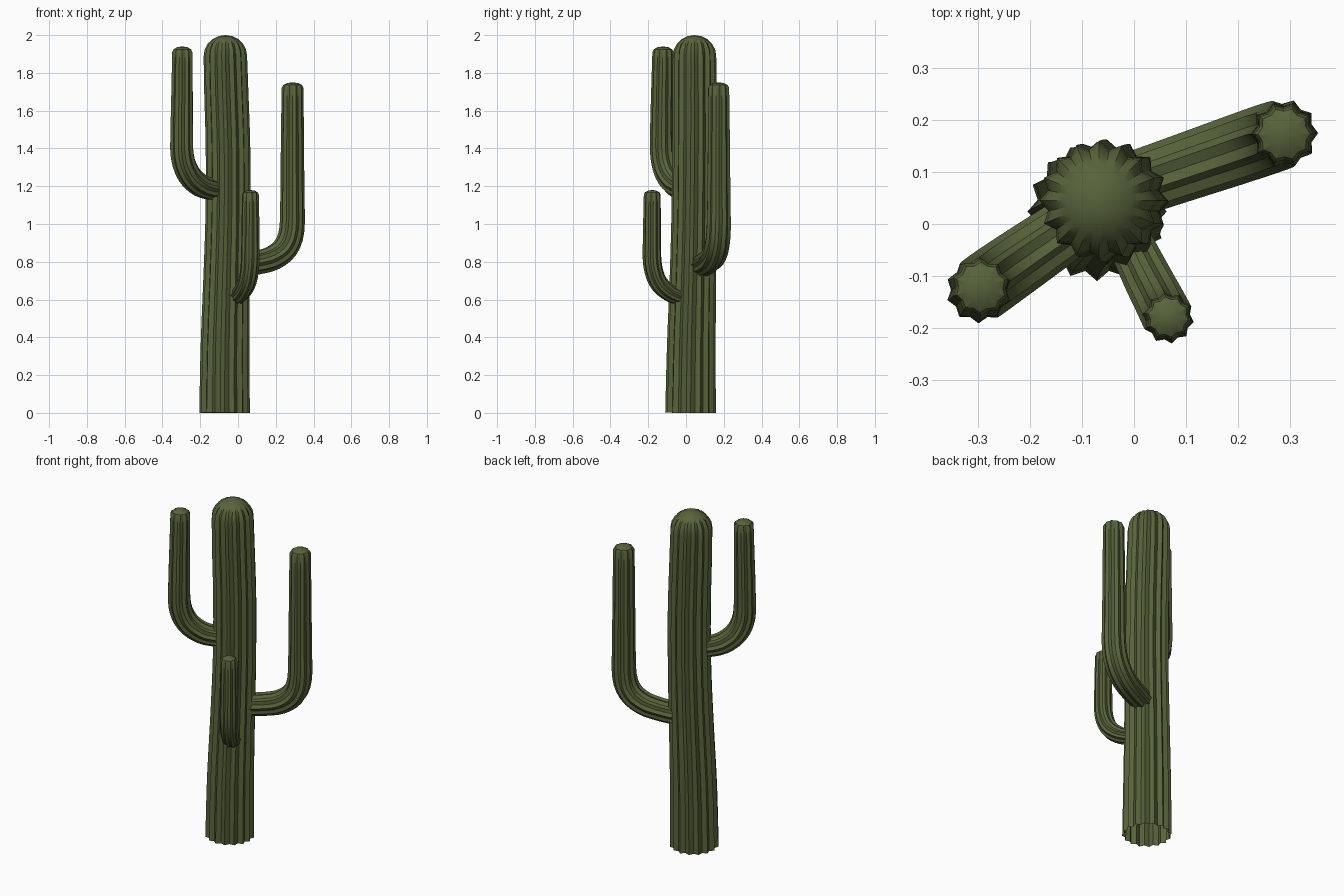
import bpy, bmesh, math
from mathutils import Vector

if "Cube" in bpy.data.objects:
    bpy.data.objects.remove(bpy.data.objects["Cube"])

green = bpy.data.materials.new("cactus green")
green.diffuse_color = (0.095, 0.125, 0.043, 1)
green.use_nodes = True
green.node_tree.nodes["Principled BSDF"].inputs["Base Color"].default_value = green.diffuse_color


def spline(pts, steps):
    """Catmull-Rom through (x, y, z, radius) points."""
    pts = [Vector(p) for p in pts]
    ext = [2 * pts[0] - pts[1]] + pts + [2 * pts[-1] - pts[-2]]
    out = []
    for i in range(len(pts) - 1):
        a, b, c, d = ext[i:i + 4]
        for s in range(steps):
            t = s / steps
            out.append(0.5 * (2 * b + (c - a) * t + (2 * a - 5 * b + 4 * c - d) * t * t
                              + (3 * b - a - 3 * c + d) * t ** 3))
    return out + [pts[-1]]


def ribbed_stem(name, pts, ribs, groove, dome, normal, phase, dome_rings):
    """Sweep a star section along the path and close the tip with a ribbed dome."""
    path = spline(pts, 3)
    tip = path[-1].copy()
    rings = [(Vector(p[:3]), p[3], groove) for p in path]
    for k in range(1, dome_rings):
        a = math.pi / 2 * k / dome_rings
        rings.append((Vector(tip[:3]) + Vector((0, 0, dome * math.sin(a))),
                      tip[3] * math.cos(a), groove + (1 - groove) * 0.5 * k / dome_rings))
    bm = bmesh.new()
    n = Vector(normal)
    loops = []
    for i, (c, r, g) in enumerate(rings):
        t = (rings[min(i + 1, len(rings) - 1)][0] - rings[max(i - 1, 0)][0]).normalized()
        n = (n - t * n.dot(t)).normalized()
        b = t.cross(n)
        loop = []
        for j in range(ribs * 2):
            a = math.pi * (j + phase) / ribs
            rr = r * (1 if j % 2 == 0 else g)
            loop.append(bm.verts.new(c + (n * math.cos(a) + b * math.sin(a)) * rr))
        loops.append(loop)
    m = ribs * 2
    for lo, hi in zip(loops, loops[1:]):
        for j in range(m):
            bm.faces.new((lo[j], lo[(j + 1) % m], hi[(j + 1) % m], hi[j]))
    top = bm.verts.new(Vector(tip[:3]) + Vector((0, 0, dome)))
    for j in range(m):
        bm.faces.new((loops[-1][j], loops[-1][(j + 1) % m], top))
    me = bpy.data.meshes.new(name)
    bm.to_mesh(me)
    bm.free()
    me.materials.append(green)
    ob = bpy.data.objects.new(name, me)
    bpy.context.collection.objects.link(ob)
    bpy.context.view_layer.objects.active = ob
    ob.select_set(True)
    bpy.ops.object.shade_smooth_by_angle(angle=math.radians(30))
    ob.select_set(False)


# Trunk: gently leaning, open underneath
ribbed_stem("trunk", [
    (-0.071, 0.024, 0.0, 0.134), (-0.069, 0.028, 0.35, 0.129),
    (-0.061, 0.036, 0.7, 0.123), (-0.053, 0.042, 1.05, 0.119),
    (-0.053, 0.045, 1.4, 0.118), (-0.062, 0.045, 1.7, 0.117),
    (-0.067, 0.045, 1.89, 0.115)], 16, 0.87, 0.11, (1, 0, 0), 0, 5)

# Arms: leave the trunk sideways, then bend upright
ribbed_stem("left_arm", [
    (-0.08, 0.025, 1.175, 0.058), (-0.13, -0.01, 1.183, 0.059),
    (-0.20, -0.058, 1.205, 0.062), (-0.262, -0.101, 1.265, 0.064),
    (-0.295, -0.125, 1.36, 0.064), (-0.298, -0.128, 1.5, 0.062),
    (-0.296, -0.125, 1.72, 0.059), (-0.295, -0.122, 1.91, 0.056)],
    10, 0.85, 0.03, (0, 0, 1), 1, 3)
ribbed_stem("right_arm", [
    (0.0, 0.076, 0.78, 0.063), (0.10, 0.11, 0.795, 0.065),
    (0.185, 0.139, 0.82, 0.067), (0.252, 0.162, 0.875, 0.068),
    (0.285, 0.173, 0.97, 0.067), (0.288, 0.174, 1.15, 0.064),
    (0.288, 0.174, 1.45, 0.061), (0.289, 0.173, 1.72, 0.058)],
    10, 0.85, 0.03, (0, 0, 1), 1, 3)
ribbed_stem("front_arm", [
    (-0.025, 0.0, 0.61, 0.042), (-0.003, -0.045, 0.617, 0.044),
    (0.025, -0.102, 0.645, 0.047), (0.051, -0.152, 0.70, 0.049),
    (0.064, -0.178, 0.79, 0.050), (0.066, -0.180, 0.92, 0.049),
    (0.066, -0.179, 1.155, 0.045)],
    10, 0.85, 0.025, (0, 0, 1), 1, 3)
